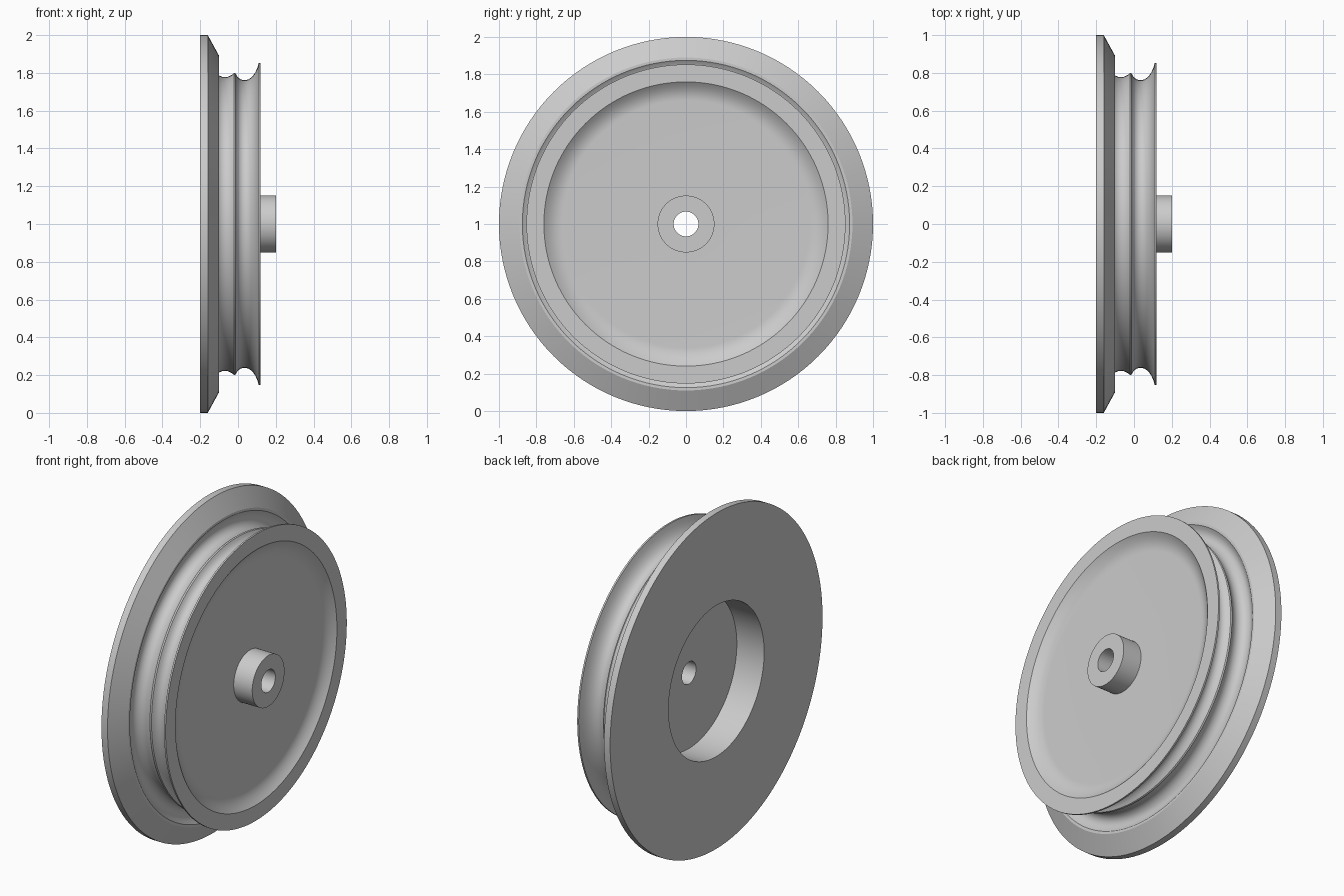
import bpy, bmesh, math
from mathutils import Vector, Matrix
from mathutils.geometry import interpolate_bezier

SEGMENTS = 128
BORE, HUB, FLOOR, BACK_FLOOR = 0.066, 0.152, 0.078, -0.02

cube = bpy.data.objects.get("Cube")
if cube:
    bpy.data.objects.remove(cube, do_unlink=True)

grey = bpy.data.materials.new("plain grey")
grey.use_nodes = True
colour = (0.6, 0.6, 0.6, 1)
grey.diffuse_color = colour
grey.node_tree.nodes["Principled BSDF"].inputs["Base Color"].default_value = colour


def curve(start, handle_a, handle_b, end, steps=12):
    """Sampled curve between two profile points."""
    points = [Vector((x, r, 0)) for x, r in (start, handle_a, handle_b, end)]
    return [(p.x, p.y) for p in interpolate_bezier(*points, steps)]


def lathe(name, profile):
    """Turn an (x, radius) profile about the x axis at wheel height."""
    bm = bmesh.new()
    verts = [bm.verts.new((x, 0, r)) for x, r in profile]
    edges = [bm.edges.new(pair) for pair in zip(verts, verts[1:])]
    bmesh.ops.spin(bm, geom=verts + edges, cent=(0, 0, 0), axis=(1, 0, 0),
                   angle=math.tau, steps=SEGMENTS)
    bmesh.ops.remove_doubles(bm, verts=bm.verts, dist=0.0001)
    bmesh.ops.recalc_face_normals(bm, faces=bm.faces)
    # The faces closest to +x must look towards +x
    front = max(bm.faces, key=lambda f: f.calc_center_median().x)
    if front.normal.x < 0:
        bmesh.ops.reverse_faces(bm, faces=bm.faces)
    bmesh.ops.transform(bm, matrix=Matrix.Translation((0, 0, 1)), verts=bm.verts)
    mesh = bpy.data.meshes.new(name)
    bm.to_mesh(mesh)
    bm.free()
    mesh.materials.append(grey)
    obj = bpy.data.objects.new(name, mesh)
    bpy.context.collection.objects.link(obj)
    bpy.ops.object.select_all(action="DESELECT")
    obj.select_set(True)
    bpy.context.view_layer.objects.active = obj
    bpy.ops.object.shade_smooth_by_angle(angle=math.radians(28))


# Wheel: bore, rear pocket, flange, double groove, rim and shallow dish
wheel = [(FLOOR, BORE), (BACK_FLOOR, BORE), (BACK_FLOOR, 0.45), (-0.2, 0.45),
         (-0.2, 1), (-0.16, 1), (-0.1, 0.89)]
wheel += curve((-0.1, 0.875), (-0.16, 0.81), (-0.08, 0.74), (-0.02, 0.8))
wheel += curve((-0.012, 0.797), (0.01, 0.74), (0.085, 0.745), (0.11, 0.853))
wheel += [(0.12, 0.853)]
wheel += curve((0.12, 0.76), (0.095, 0.73), (FLOOR, 0.7), (FLOOR, 0.66))
wheel += [(FLOOR, HUB)]
lathe("wheel", wheel)

# Hub: short tube standing on the dish floor
lathe("hub", [(FLOOR, HUB), (0.2, HUB), (0.2, BORE), (FLOOR, BORE)])
